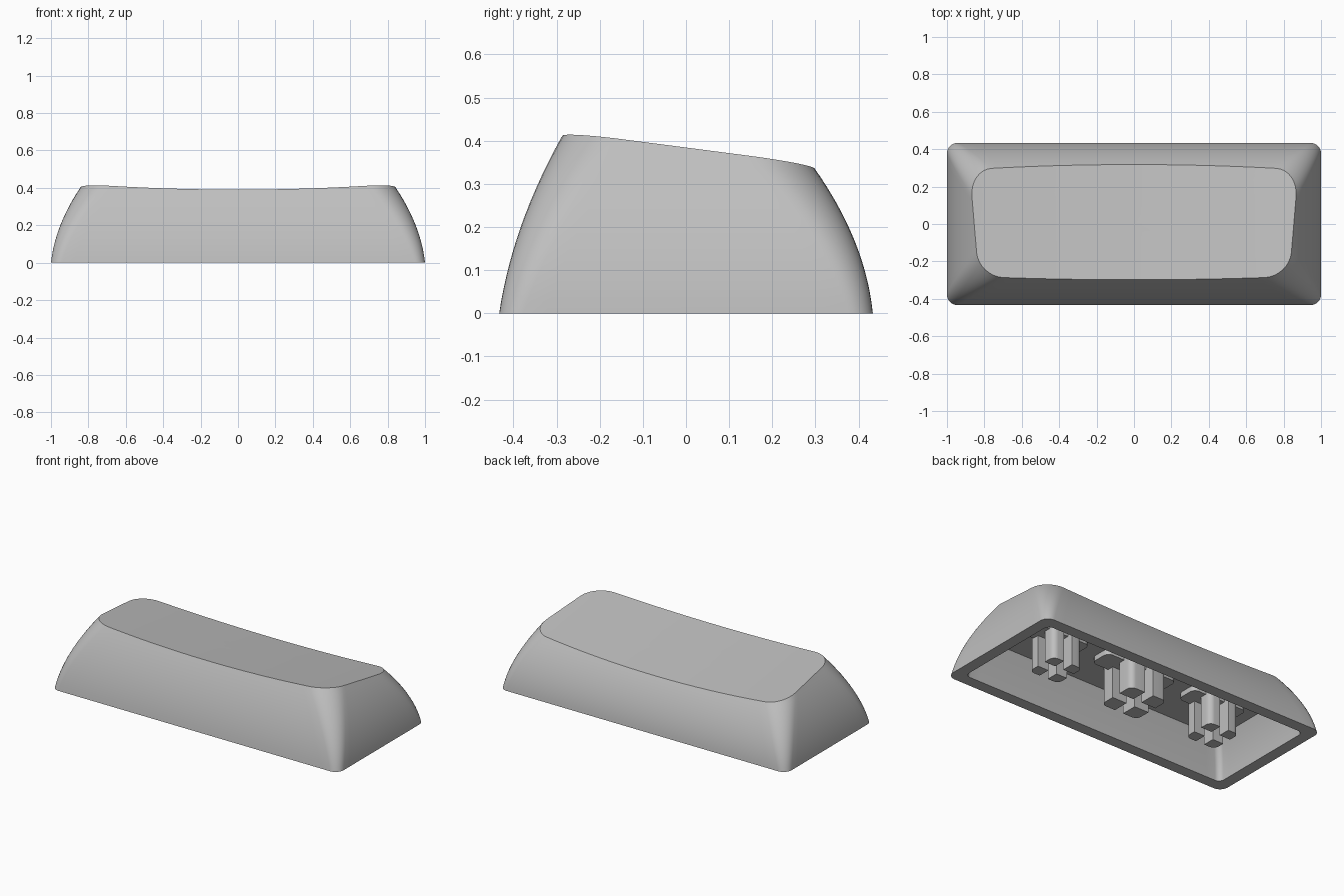
import bpy, bmesh, math
from mathutils import Vector

if "Cube" in bpy.data.objects:
    bpy.data.objects.remove(bpy.data.objects["Cube"])

grey = bpy.data.materials.new("warm_grey_plastic")
grey.use_nodes = True
colour = (0.52, 0.52, 0.52, 1)
grey.diffuse_color = colour
grey.node_tree.nodes["Principled BSDF"].inputs["Base Color"].default_value = colour

WALL = 0.072
CEILING = 0.237


def finish(bm, name):
    bmesh.ops.recalc_face_normals(bm, faces=bm.faces)
    mesh = bpy.data.meshes.new(name)
    bm.to_mesh(mesh)
    bm.free()
    obj = bpy.data.objects.new(name, mesh)
    bpy.context.collection.objects.link(obj)
    mesh.materials.append(grey)
    bpy.ops.object.select_all(action="DESELECT")
    obj.select_set(True)
    bpy.context.view_layer.objects.active = obj
    bpy.ops.object.shade_smooth_by_angle(angle=math.radians(30))
    return obj


def top_height(x, y):
    # dished across the width, sloping down to the back
    return 0.35 - 0.137 * y + 0.03 * (x / 0.8) ** 2


def perimeter(corner_steps=8, long_steps=28, short_steps=14):
    # each entry: position on the corner-centre box, then outward direction
    out = []
    corners = [(1, 1), (-1, 1), (-1, -1), (1, -1)]
    for i, (sx, sy) in enumerate(corners):
        for k in range(corner_steps + 1):
            a = math.pi / 2 * (i + k / corner_steps)
            out.append((sx, sy, math.cos(a), math.sin(a)))
        tx, ty = corners[(i + 1) % 4]
        steps = long_steps if tx != sx else short_steps
        for k in range(1, steps):
            f = k / steps
            out.append((sx + (tx - sx) * f, sy + (ty - sy) * f, math.cos(a), math.sin(a)))
    return out


def wall_point(p, z, inset=0.0):
    # rounded rectangle that narrows with height along curved walls
    hx = 1 - 0.11 * z - 0.7 * z * z - inset
    front = -0.433 + 0.15 * z + 0.5 * z * z + inset
    back = 0.433 - 0.1 * z - 0.9 * z * z - inset
    r = max(0.055 + 0.2 * z - inset, 0.035)
    mid, hy = (front + back) / 2, (back - front) / 2
    return Vector((p[0] * (hx - r) + p[2] * r, mid + p[1] * (hy - r) + p[3] * r, z))


def rim_height(p):
    # height where the wall meets the dished top
    low, high = 0.2, 0.5
    for _ in range(30):
        z = (low + high) / 2
        v = wall_point(p, z)
        if z < top_height(v.x, v.y):
            low = z
        else:
            high = z
    return low


# Hollow cap: cavity walls, bottom rim, outer walls and dished top
params = perimeter()
heights = [rim_height(p) for p in params]
rings = [[wall_point(p, CEILING * (1 - k / 8), WALL) for p in params] for k in range(9)]
rings += [[wall_point(p, h * k / 14) for p, h in zip(params, heights)] for k in range(15)]
edge = rings[-1]
for k in range(1, 12):
    s = 1 - k / 12
    rings.append([Vector((v.x * s, v.y * s, top_height(v.x * s, v.y * s))) for v in edge])

bm = bmesh.new()
loops = [[bm.verts.new(v) for v in ring] for ring in rings]
n = len(params)
for lower, upper in zip(loops, loops[1:]):
    for i in range(n):
        j = (i + 1) % n
        bm.faces.new((lower[i], lower[j], upper[j], upper[i]))
bm.faces.new(loops[0])
centre = bm.verts.new((0, 0, top_height(0, 0)))
for i in range(n):
    bm.faces.new((loops[-1][i], loops[-1][(i + 1) % n], centre))
finish(bm, "keycap_shell")


def prism(name, outline, z0, z1):
    bm = bmesh.new()
    face = bm.faces.new([bm.verts.new((x, y, z0)) for x, y in outline])
    up = bmesh.ops.extrude_face_region(bm, geom=[face])["geom"]
    verts = [g for g in up if isinstance(g, bmesh.types.BMVert)]
    bmesh.ops.translate(bm, verts=verts, vec=(0, 0, z1 - z0))
    return finish(bm, name)


def rounded(cx, cy, r, steps=6):
    angles = [math.pi / 2 * k / steps for k in range(steps + 1)]
    return [(cx + r * math.cos(a), cy + r * math.sin(a)) for a in angles]


def stem(name, x, half, plate_half):
    # four posts leave a cross-shaped socket
    gap, r = 0.03, 0.035
    quarter = [(gap, gap), (half, gap)] + rounded(half - r, half - r, r) + [(gap, half)]
    for sx in (1, -1):
        for sy in (1, -1):
            label = ("left" if sx > 0 else "right") + ("_back" if sy > 0 else "_front")
            prism(f"{name}_post_{label}", [(x + sx * u, sy * v) for u, v in quarter],
                  0.008, CEILING + 0.01)
    # wider mounting plate against the ceiling
    arc = rounded(plate_half - r, 0.07 - r, r)
    half_plate = arc + [(-u, v) for u, v in reversed(arc)]
    outline = half_plate + [(-u, -v) for u, v in half_plate]
    prism(f"{name}_plate", [(x + u, v) for u, v in outline], 0.205, CEILING + 0.01)


stem("centre_stem", 0, 0.13, 0.25)
stem("left_stem", 0.57, 0.105, 0.19)
stem("right_stem", -0.57, 0.105, 0.19)
